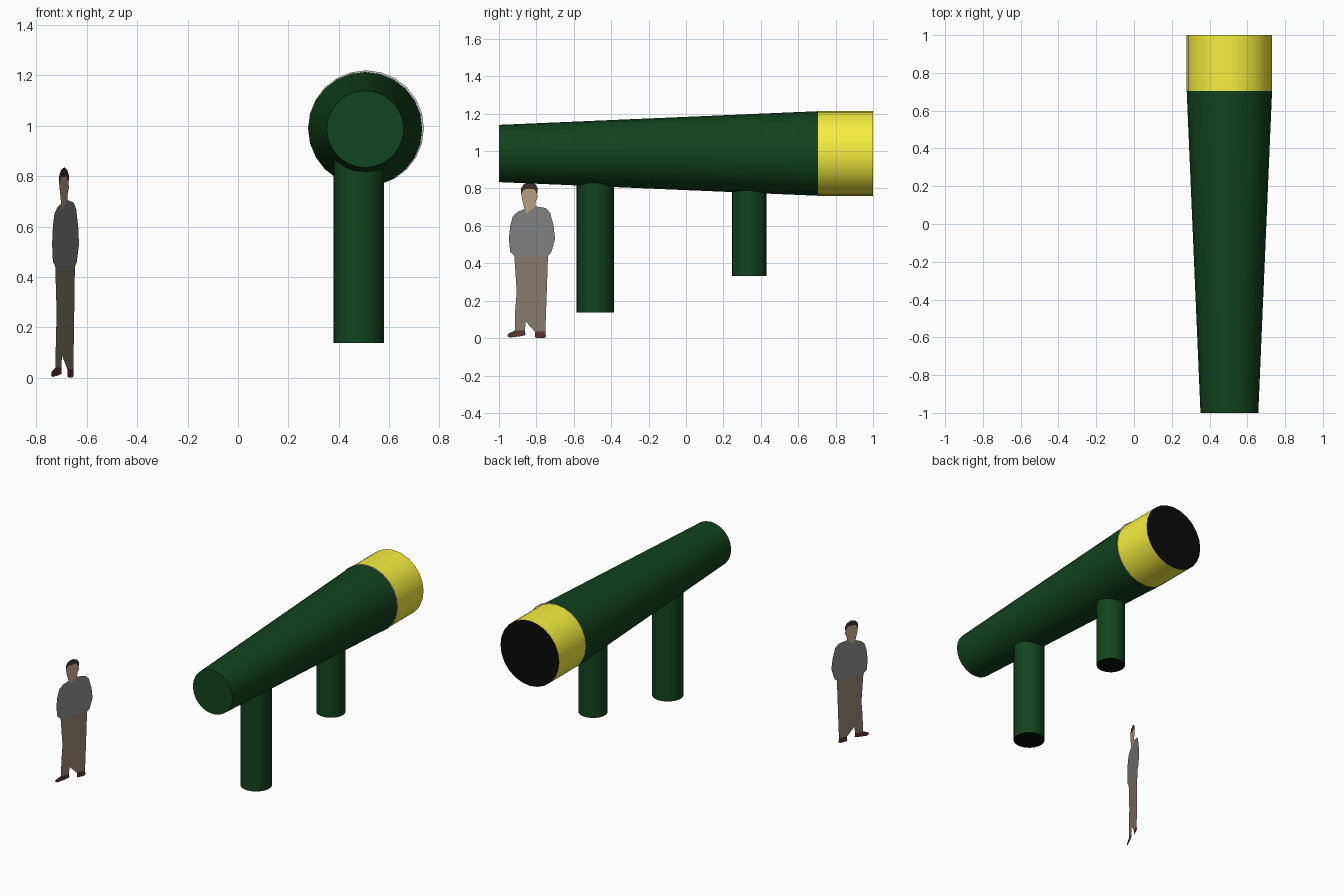
import bpy, bmesh, math
from mathutils import Matrix, Vector

if "Cube" in bpy.data.objects:
    bpy.data.objects.remove(bpy.data.objects["Cube"])


def material(name, rgb):
    m = bpy.data.materials.new(name)
    m.diffuse_color = (*rgb, 1)
    m.use_nodes = True
    m.node_tree.nodes["Principled BSDF"].inputs["Base Color"].default_value = m.diffuse_color
    return m


GREEN = material("green", (0.006, 0.056, 0.013))
YELLOW = material("yellow", (0.92, 0.86, 0.05))
BLACK = material("black", (0.003, 0.003, 0.003))
SKIN = material("skin", (0.50, 0.35, 0.22))
HAIR = material("hair", (0.045, 0.030, 0.026))
SHIRT = material("shirt_grey", (0.22, 0.22, 0.22))
PANTS = material("pants_tan", (0.25, 0.20, 0.155))
SHOES = material("shoe_brown", (0.10, 0.035, 0.030))


def add_object(name, bm, mats):
    me = bpy.data.meshes.new(name)
    bm.to_mesh(me)
    bm.free()
    ob = bpy.data.objects.new(name, me)
    bpy.context.collection.objects.link(ob)
    for m in mats:
        me.materials.append(m)
    return ob


def tube(name, start, end, r1, r2, mats, dark_cap=None):
    """Capped round part; the cap facing dark_cap takes the second material."""
    a, b = Vector(start), Vector(end)
    rot = (b - a).to_track_quat('Z', 'Y').to_matrix().to_4x4()
    bm = bmesh.new()
    bmesh.ops.create_cone(bm, cap_ends=True, segments=24, radius1=r1, radius2=r2,
                          depth=(b - a).length,
                          matrix=Matrix.Translation((a + b) / 2) @ rot)
    bm.normal_update()
    if dark_cap:
        for f in bm.faces:
            if f.normal.dot(Vector(dark_cap)) > 0.99:
                f.material_index = 1
    ob = add_object(name, bm, mats)
    bpy.ops.object.select_all(action='DESELECT')
    ob.select_set(True)
    bpy.context.view_layer.objects.active = ob
    bpy.ops.object.shade_smooth_by_angle(angle=math.radians(35))
    return ob


# Tapered barrel and yellow end band
CX, CZ = 0.505, 0.987
tube("barrel", (CX, -1, CZ), (CX, 0.705, CZ), 0.153, 0.226, [GREEN])
tube("end_band", (CX, 0.705, CZ), (CX, 1, CZ), 0.226, 0.226, [YELLOW, BLACK], (0, 1, 0))

# Thin grey disc peeking out at the seam
bm = bmesh.new()
bmesh.ops.create_circle(bm, cap_ends=True, segments=24, radius=0.23,
                        matrix=Matrix.Translation((0.508, 0.705, 0.99))
                        @ Matrix.Rotation(math.pi / 2, 4, 'X'))
add_object("seam_disc", bm, [])

# Support posts
for name, y, r, z in (("front_post", -0.485, 0.10, 0.137), ("rear_post", 0.338, 0.092, 0.333)):
    tube(name, (0.48, y, z), (0.48, y, 0.90), r, r, [GREEN, BLACK], (0, 0, -1))


# Flat standing figure, cut from outlines in hundredths of a unit (y, z)
def cutout(name, mat, *outlines):
    bm = bmesh.new()
    for pts in outlines:
        vs = [bm.verts.new((-0.738 + 0.433 * (y / 100 + 0.947), y / 100, z / 100))
              for y, z in pts]
        bm.faces.new(vs)
    bmesh.ops.triangulate(bm, faces=bm.faces[:])
    add_object(name, bm, [mat])


cutout("figure_hair", HAIR,
       [(-88.2, 77), (-87, 79.5), (-84, 80.8), (-81, 79.5), (-79.6, 77),
        (-79.2, 80), (-80.6, 82.3), (-83.5, 83.5), (-86.5, 82.5), (-88.2, 80)])
cutout("figure_head", SKIN,
       [(-85, 66.5), (-80.6, 70.5), (-80.4, 73), (-79.2, 75.5), (-79.6, 77), (-81, 79.5),
        (-84, 80.8), (-87, 79.5), (-88.2, 77), (-87.6, 74), (-86.2, 70.5), (-86.4, 69)])
cutout("figure_shirt", SHIRT,
       [(-91.8, 44), (-73.8, 44), (-72, 46), (-70, 53), (-70.8, 60), (-72.6, 67),
        (-75, 69.5), (-80.6, 70.5), (-85, 66.5), (-86.4, 69), (-90, 67.5), (-92.6, 65),
        (-94, 60), (-94.7, 53), (-94, 46), (-92.6, 45)])
cutout("figure_trousers", PANTS,
       [(-91.8, 44), (-90.5, 25), (-91.3, 15), (-91.5, 4), (-86.2, 4), (-84.8, 16),
        (-83.4, 26), (-82, 29), (-80.8, 26), (-81.2, 15), (-80.8, 3.5), (-75.2, 3.5),
        (-74.6, 20), (-73.8, 44)])
cutout("figure_shoes", SHOES,
       [(-91.5, 4), (-95, 2.4), (-95.6, 1), (-94, 0.3), (-89, 0.9), (-85.8, 1.6), (-86.2, 4)],
       [(-80.8, 3.5), (-80.6, 0.2), (-76, 0), (-74.9, 0.8), (-75.2, 3.5)])
